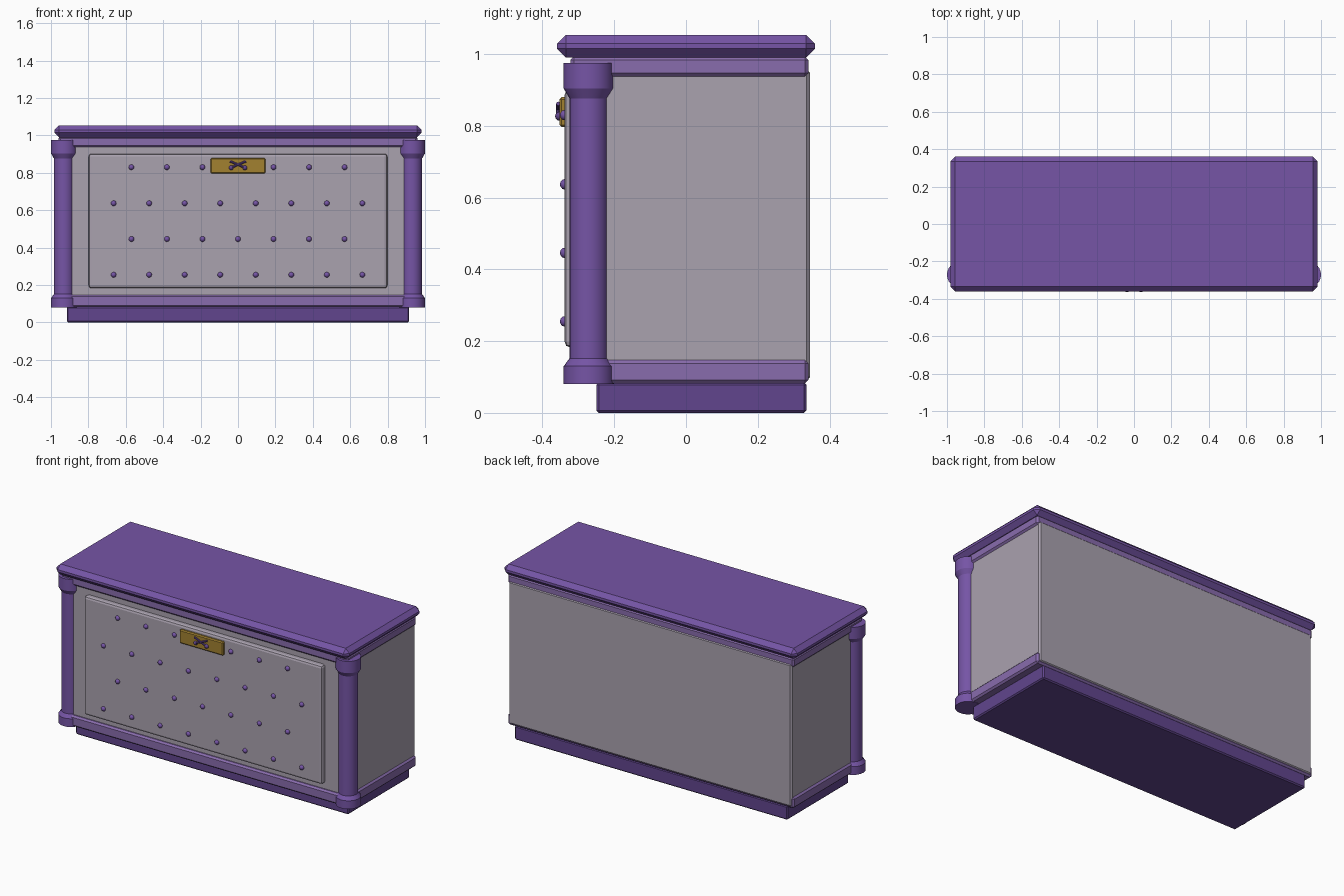
import bpy, bmesh, math
from mathutils import Matrix, Vector

if "Cube" in bpy.data.objects:
    bpy.data.objects.remove(bpy.data.objects["Cube"])


def material(name, rgb):
    m = bpy.data.materials.new(name)
    m.diffuse_color = (*rgb, 1)
    m.use_nodes = True
    m.node_tree.nodes["Principled BSDF"].inputs["Base Color"].default_value = m.diffuse_color
    return m


PURPLE = material("purple", (0.18, 0.09, 0.38))
LILAC = material("lilac", (0.25, 0.15, 0.42))
DARK = material("dark_purple", (0.12, 0.06, 0.27))
FABRIC = material("grey_mauve", (0.40, 0.36, 0.43))
GOLD = material("gold", (0.36, 0.22, 0.03))


def finish(name, bm, mat, smooth=None):
    bmesh.ops.recalc_face_normals(bm, faces=bm.faces)
    me = bpy.data.meshes.new(name)
    bm.to_mesh(me)
    bm.free()
    me.materials.append(mat)
    ob = bpy.data.objects.new(name, me)
    bpy.context.collection.objects.link(ob)
    if smooth:
        bpy.ops.object.select_all(action='DESELECT')
        ob.select_set(True)
        bpy.context.view_layer.objects.active = ob
        bpy.ops.object.shade_smooth_by_angle(angle=math.radians(smooth))
    return ob


def box(name, x, y, z, mat, bevel, segments=1):
    """Bevelled box from (min, max) ranges."""
    bm = bmesh.new()
    size = [r[1] - r[0] for r in (x, y, z)]
    mid = [(r[1] + r[0]) / 2 for r in (x, y, z)]
    bmesh.ops.create_cube(bm, size=1, matrix=Matrix.Translation(mid) @ Matrix.Diagonal((*size, 1)))
    ob = finish(name, bm, mat)
    mod = ob.modifiers.new("bevel", 'BEVEL')
    mod.width, mod.segments = bevel, segments
    return ob


def ball(bm, loc, r):
    bmesh.ops.create_icosphere(bm, subdivisions=2, radius=r, matrix=Matrix.Translation(loc))


def rod(bm, a, b, r):
    a, b = Vector(a), Vector(b)
    rot = (b - a).to_track_quat('Z', 'Y').to_matrix().to_4x4()
    bmesh.ops.create_cone(bm, cap_ends=True, segments=8, radius1=r, radius2=r,
                          depth=(b - a).length, matrix=Matrix.Translation((a + b) / 2) @ rot)


# Carcass: plinth, body, rails and lid
box("plinth", (-0.915, 0.915), (-0.25, 0.336), (0, 0.085), DARK, 0.007)
box("body", (-0.95, 0.95), (-0.305, 0.346), (0.09, 0.958), FABRIC, 0.01)
box("bottom_rail", (-0.96, 0.96), (-0.322, 0.341), (0.082, 0.148), LILAC, 0.01)
box("top_rail", (-0.96, 0.96), (-0.322, 0.341), (0.937, 0.994), LILAC, 0.01)
box("lid", (-0.982, 0.982), (-0.36, 0.36), (0.99, 1.054), PURPLE, 0.025)

# Padded front panel
box("front_panel", (-0.798, 0.798), (-0.338, -0.29), (0.183, 0.902), FABRIC, 0.014, 2)

# Corner columns, lathed from one profile
PROFILE = [(0.07, 0.08), (0.07, 0.13), (0.054, 0.152),
           (0.054, 0.877), (0.07, 0.904), (0.07, 0.975)]
N = 24
for side, label in ((-1, "left"), (1, "right")):
    bm = bmesh.new()
    rings = [[bm.verts.new((side * 0.93 + r * math.cos(2 * math.pi * i / N),
                            -0.271 + r * math.sin(2 * math.pi * i / N), z))
              for i in range(N)] for r, z in PROFILE]
    for lo, hi in zip(rings, rings[1:]):
        for i in range(N):
            j = (i + 1) % N
            bm.faces.new((lo[i], lo[j], hi[j], hi[i]))
    bm.faces.new(rings[0])
    bm.faces.new(rings[-1])
    finish(label + "_column", bm, PURPLE, 30)

# Tufting studs in staggered rows
bm = bmesh.new()
for row, z in enumerate((0.83, 0.637, 0.446, 0.255)):
    count = 7 + row % 2
    for i in range(count):
        if row == 0 and i == 3:
            continue
        ball(bm, ((i - (count - 1) / 2) * 0.19, -0.337, z), 0.015)
finish("studs", bm, PURPLE, 60)

# Gold plate with a crossed ornament
box("plate", (-0.147, 0.147), (-0.353, -0.33), (0.797, 0.88), GOLD, 0.006)
bm = bmesh.new()
for s in (-1, 1):
    rod(bm, (s * 0.043, -0.356, 0.862), (-s * 0.037, -0.356, 0.828), 0.006)
    ball(bm, (s * 0.037, -0.352, 0.827), 0.013)
finish("plate_ornament", bm, DARK, 40)
